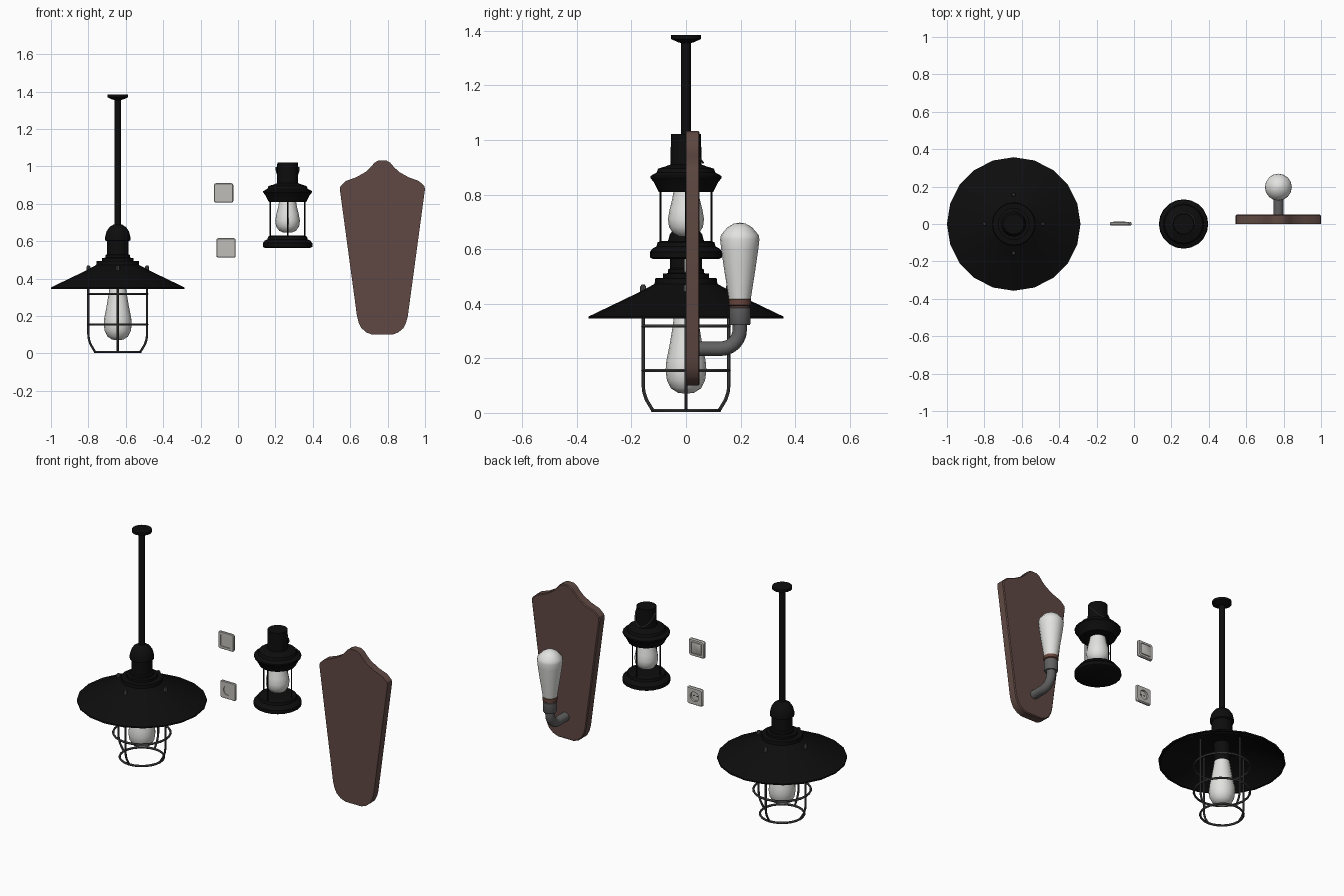
import bpy, bmesh, math
from mathutils import Vector

if "Cube" in bpy.data.objects:
    bpy.data.objects.remove(bpy.data.objects["Cube"])

def mat(name, c):
    m = bpy.data.materials.new(name)
    m.diffuse_color = (*c, 1)
    m.use_nodes = True
    m.node_tree.nodes["Principled BSDF"].inputs["Base Color"].default_value = m.diffuse_color
    return m

BLACK = mat("black metal", (.004, .004, .004))
GLASS = mat("white glass", (.76, .76, .74))
WIRE = mat("dark grey wire", (.065, .065, .065))
PIPE = mat("grey pipe", (.12, .12, .12))
WOOD = mat("brown wood", (.115, .066, .056))
COPPER = mat("copper brown", (.13, .06, .045))
PLASTIC = mat("pale plastic", (.52, .51, .48))

def finish(bm, name, m, angle=35):
    bmesh.ops.recalc_face_normals(bm, faces=bm.faces[:])
    me = bpy.data.meshes.new(name)
    bm.to_mesh(me)
    bm.free()
    for p in me.polygons:
        p.use_smooth = True
    me.set_sharp_from_angle(angle=math.radians(angle))
    me.materials.append(m)
    ob = bpy.data.objects.new(name, me)
    bpy.context.collection.objects.link(ob)
    return ob

def loft(name, loops, m, cap=True, closed=False, angle=35):
    """Skin a list of equal-length point loops."""
    bm = bmesh.new()
    rings = [[bm.verts.new(p) for p in lp] for lp in loops]
    n = len(rings[0])
    pairs = list(zip(rings, rings[1:])) + ([(rings[-1], rings[0])] if closed else [])
    for a, b in pairs:
        for i in range(n):
            j = (i + 1) % n
            bm.faces.new((a[i], a[j], b[j], b[i]))
    if cap and not closed:
        bm.faces.new(rings[0])
        bm.faces.new(rings[-1])
    bmesh.ops.remove_doubles(bm, verts=bm.verts[:], dist=1e-5)
    return finish(bm, name, m, angle)

def lathe(name, prof, m, x, y=0, n=20, closed=False):
    loops = [[(x + max(r, 1e-3) * math.cos(math.tau * i / n),
               y + max(r, 1e-3) * math.sin(math.tau * i / n), z) for i in range(n)]
             for r, z in prof]
    return loft(name, loops, m, closed=closed)

def ring(name, R, z, r, m, x):
    prof = [(R + r * math.cos(math.tau * i / 6), z + r * math.sin(math.tau * i / 6)) for i in range(6)]
    return lathe(name, prof, m, x, n=24, closed=True)

def tube(name, pts, r, m, n=8):
    pts = [Vector(p) for p in pts]
    loops, side = [], None
    for i, p in enumerate(pts):
        t = (pts[min(i + 1, len(pts) - 1)] - pts[max(i - 1, 0)]).normalized()
        if side is None:
            side = t.orthogonal()
        side = (side - t * side.dot(t)).normalized()
        up = t.cross(side)
        loops.append([p + r * (side * math.cos(math.tau * k / n) + up * math.sin(math.tau * k / n))
                      for k in range(n)])
    return loft(name, loops, m)

# ---- pendant lamp ----
PX = -.643
lathe("ceiling_canopy", [(.018, 1.355), (.03, 1.358), (.055, 1.37), (.055, 1.385)], BLACK, PX)
lathe("pendant_rod", [(.018, .67), (.018, 1.36)], BLACK, PX, n=12)
lathe("pendant_shade", [
    (.34, .352), (.12, .455), (.05, .46), (.05, .59), (0, .6), (0, .692), (.022, .69), (.045, .675),
    (.06, .652), (.067, .625), (.067, .605), (.058, .6), (.058, .53), (.066, .525), (.066, .512),
    (.085, .51), (.085, .495), (.113, .493), (.115, .473), (.125, .467),
    (.18, .438), (.357, .353), (.357, .345), (.345, .345)], BLACK, PX, closed=True)
lathe("pendant_socket", [(.045, .33), (.045, .6)], BLACK, PX, n=16)
lathe("pendant_bulb", [(.045, .345), (.05, .31), (.06, .25), (.072, .19), (.075, .155),
                       (.07, .12), (.055, .09), (.03, .074), (0, .07)], GLASS, PX, n=16)
for i, (R, z) in enumerate([(.158, .318), (.158, .155), (.122, .008)]):
    ring(f"cage_ring_{i}", R, z, .0065, WIRE, PX)
for i in range(4):
    c, s = [(1, 0), (0, 1), (-1, 0), (0, -1)][i]
    path = [(.157, .466), (.157, .1), (.154, .075), (.145, .048), (.122, .01)]
    tube(f"cage_bar_{i}", [(PX + c * r, s * r, z) for r, z in path], .006, WIRE)
    lathe(f"cage_bolt_{i}", [(.011, .44), (.011, .462), (.006, .47)], WIRE, PX + c * .157, s * .157, n=8)

# ---- lantern ----
LX = .265
lathe("lantern_base", [(.12, .563), (.132, .57), (.132, .59), (.122, .603), (.108, .61),
                       (.104, .625), (.09, .63), (.05, .63)], BLACK, LX)
lathe("lantern_lid", [(.06, .81), (.1, .81), (.108, .825), (.118, .845), (.13, .86), (.13, .868),
                      (.108, .88), (.102, .895), (.075, .903), (.057, .91), (.055, 1.022)], BLACK, LX)
lathe("lantern_bulb", [(.045, .815), (.05, .785), (.06, .745), (.066, .71), (.062, .68),
                       (.045, .656), (.025, .647), (0, .645)], GLASS, LX, n=16)
for i in range(4):
    a = math.pi / 2 * i
    x, y = LX + .093 * math.cos(a), .093 * math.sin(a)
    tube(f"lantern_post_{i}", [(x, y, .6), (x, y, .83)], .004, BLACK, 6)
# handle hangs at the back of the chimney
tube("lantern_handle", [(LX + .061 * math.cos(math.pi * k / 12), .062 * math.sin(math.pi * k / 12),
                         .995 - .078 * math.sin(math.pi * k / 12)) for k in range(13)], .004, WIRE, 6)

# ---- wall lamp: shaped board, half outline mirrored ----
WX = .772
half = [(.02, 1.032), (.042, 1.02), (.062, .996), (.09, .97), (.14, .942), (.195, .922), (.224, .895),
        (.228, .88), (.136, .2), (.127, .165), (.112, .135), (.085, .112), (.053, .1)]
outline = half + [(-x, z) for x, z in reversed(half)]
bm = bmesh.new()
face = bm.faces.new([bm.verts.new((WX + x, 0, z)) for x, z in outline])
ex = bmesh.ops.extrude_face_region(bm, geom=[face])
bmesh.ops.translate(bm, vec=(0, .05, 0), verts=[v for v in ex["geom"] if isinstance(v, bmesh.types.BMVert)])
rim = [e for e in bm.edges if abs(e.verts[0].co.y - e.verts[1].co.y) < 1e-5 and e.verts[0].co.y > .04]
bmesh.ops.bevel(bm, geom=rim, offset=.005, segments=1, affect='EDGES')
finish(bm, "wall_board", WOOD, 30)

# arm and bulb holder
AY = .197
arm = [(WX, .02, .235), (WX, .12, .235)]
arm += [(WX, .127 + .07 * math.sin(t), .305 - .07 * math.cos(t))
        for t in [math.pi / 2 * k / 6 for k in range(7)]] + [(WX, AY, .34)]
tube("wall_arm", arm, .0265, PIPE, 16)
lathe("wall_socket", [(.036, .322), (.04, .328), (.04, .385), (.036, .387)], PIPE, WX, AY, 16)
lathe("wall_socket_ring", [(.037, .384), (.037, .392), (.042, .395), (.042, .415), (.038, .418)],
      COPPER, WX, AY, 16)
lathe("wall_bulb", [(.04, .415), (.047, .46), (.058, .53), (.068, .6), (.072, .635), (.069, .652),
                    (.045, .68), (.022, .693), (0, .697)], GLASS, WX, AY, 16)

# ---- switch and outlet, facing +y ----
def rsq(cx, cz, y, h, r):
    """Rounded square loop; r == h gives a circle."""
    pts = []
    for k in range(4):
        sx, sz = [(1, 1), (-1, 1), (-1, -1), (1, -1)][k]
        for j in range(6):
            a = math.pi / 2 * k + math.radians(15 * j + 7.5)
            pts.append((cx + sx * (h - r) + r * math.cos(a), y, cz + sz * (h - r) + r * math.sin(a)))
    return pts

def plate(name, cx, cz, h, r, floor):
    loft(name, [rsq(cx, cz, y, hh, rr) for y, hh, rr in [
        (-.003, h, r), (-.007, h, r), (-.007, .049, .011), (-.003, .052, .012), (.005, .052, .012),
        (.012, .047, .01), (.012, h, r), (floor, h, r)]], PLASTIC, angle=25)

plate("light_switch", -.077, .858, .035, .004, .006)
loft("switch_rocker", [rsq(-.077, .858, y, h, .003) for y, h in [(.004, .032), (.013, .032), (.0145, .03)]],
     PLASTIC)
plate("wall_outlet", -.064, .564, .028, .028, 0)
for i, dx in enumerate((-.011, .011)):
    loft(f"outlet_hole_{i}", [rsq(-.064 + dx, .564, y, .004, .004) for y in (-.001, .001)], BLACK)
